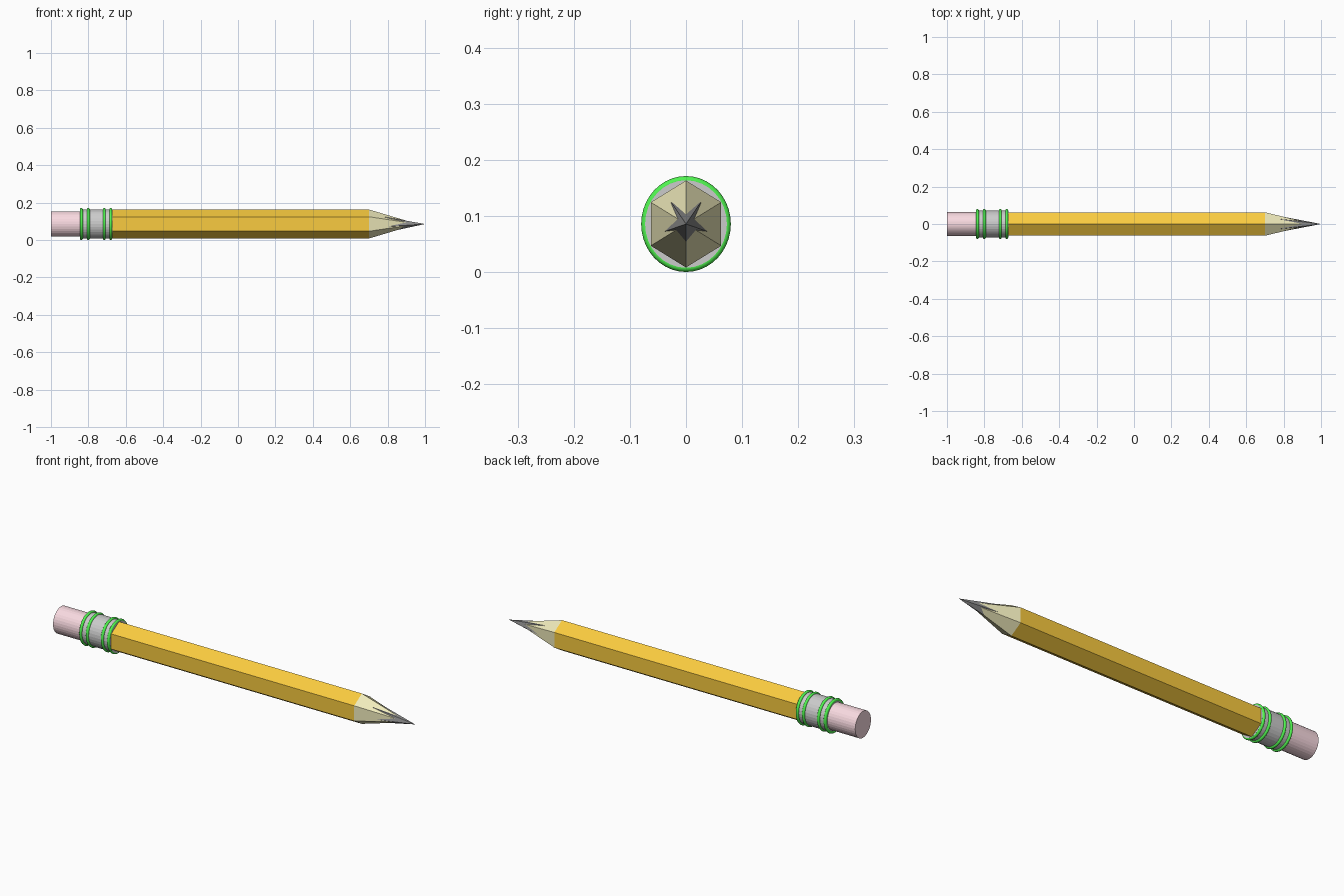
import bpy
from math import pi, radians
from mathutils import Matrix, Vector

cube = bpy.data.objects.get("Cube")
if cube:
    bpy.data.objects.remove(cube, do_unlink=True)

AXIS_Z = 0.0855
Y_SQUASH = 0.935  # the whole pencil is slightly narrower than tall


def material(name, colour):
    m = bpy.data.materials.new(name)
    m.use_nodes = True
    m.diffuse_color = (*colour, 1)
    m.node_tree.nodes["Principled BSDF"].inputs["Base Color"].default_value = (*colour, 1)
    return m


def place(name, x, mat, turn=0, smooth=False):
    """Lay the active primitive along x, with its first corner pointing up."""
    ob = bpy.context.object
    ob.name = name
    lay = (Matrix.Translation(Vector((x, 0, AXIS_Z))) @ Matrix.Diagonal((1, Y_SQUASH, 1, 1))
           @ Matrix.Rotation(turn, 4, 'X') @ Matrix.Rotation(pi / 2, 4, 'Y'))
    ob.data.transform(lay)
    ob.data.materials.append(mat)
    if smooth:
        bpy.ops.object.shade_smooth_by_angle(angle=radians(40))
    return ob


def rod(name, x0, x1, r0, r1, sides, mat, turn=0, smooth=False):
    bpy.ops.mesh.primitive_cone_add(vertices=sides, radius1=r0, radius2=r1, depth=x1 - x0)
    return place(name, (x0 + x1) / 2, mat, turn, smooth)


orange = material("orange_paint", (0.95, 0.6, 0.05))
wood = material("bare_wood", (0.87, 0.83, 0.5))
graphite = material("graphite", (0.27, 0.27, 0.27))
metal = material("metal", (0.6, 0.6, 0.6))
green = material("green_band", (0.08, 0.9, 0.08))
pink = material("pink_rubber", (0.95, 0.7, 0.75))

# Six-sided shaft and sharpened end
HEX = pi / 2
rod("shaft", -0.68, 0.7, 0.0775, 0.0775, 6, orange, HEX)
rod("sharpened_wood", 0.7, 0.96, 0.0775, 0, 6, wood, HEX)

# Five-sided lead breaking through the wood
rod("lead", 0.78, 1.0, 0.0476, 0, 5, graphite, radians(54))

# Eraser and its metal sleeve
rod("eraser", -1.0, -0.8, 0.068, 0.068, 32, pink)
rod("sleeve", -0.843, -0.672, 0.078, 0.078, 32, metal)

# Green bands around the sleeve
for i, x in enumerate((-0.837, -0.8, -0.715, -0.68), 1):
    bpy.ops.mesh.primitive_torus_add(major_radius=0.0775, minor_radius=0.008,
                                     major_segments=40, minor_segments=10)
    place(f"band_{i}", x, green, smooth=True)
